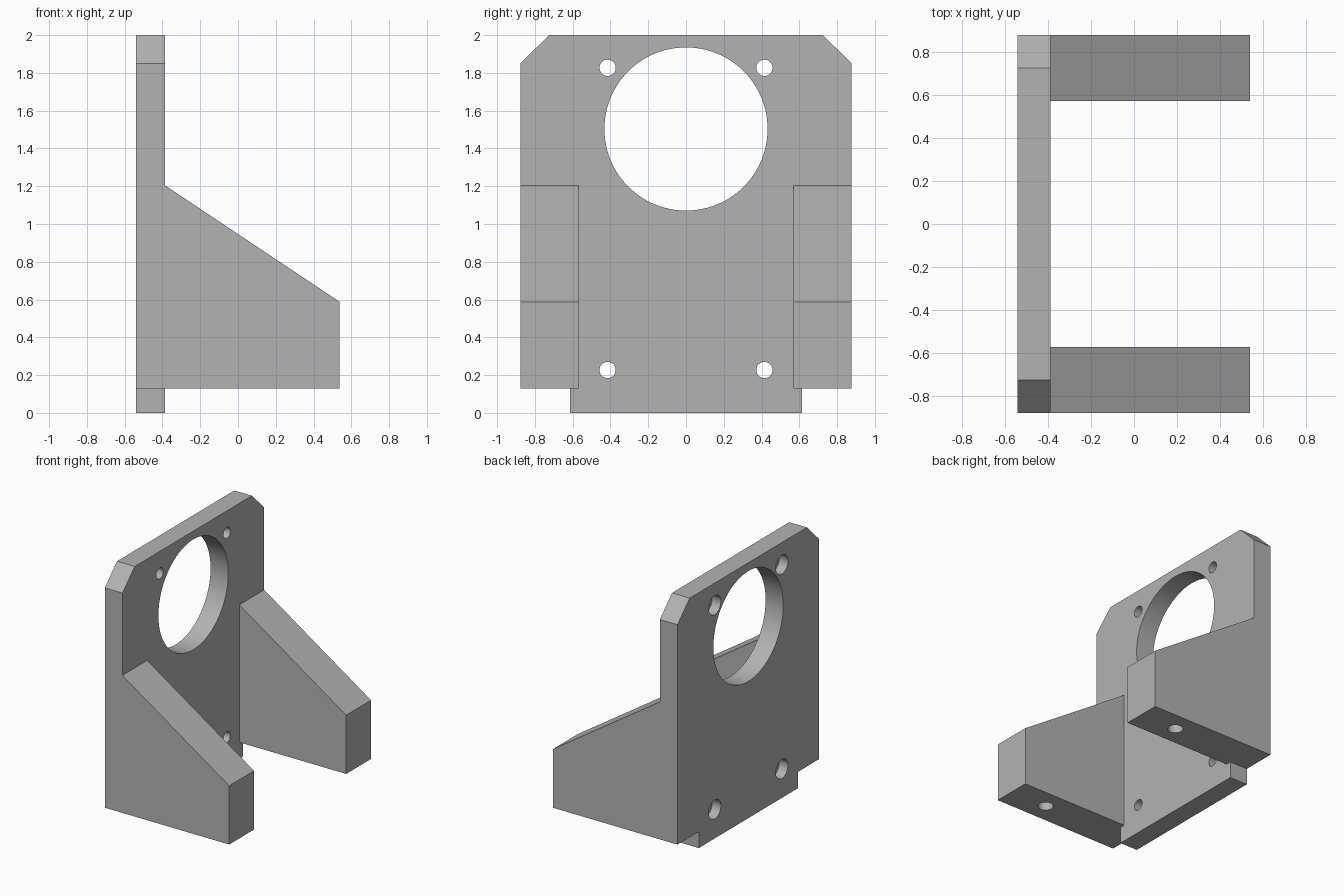
import bpy, bmesh, math
from mathutils import Matrix, Vector

if "Cube" in bpy.data.objects:
    bpy.data.objects.remove(bpy.data.objects["Cube"])

X0, X1, X2 = -0.54, -0.387, 0.538      # plate back, plate front, arm tip
HALF_W, ARM_IN, BASE = 0.877, 0.57, 0.128

grey = bpy.data.materials.new("machined grey")
grey.diffuse_color = (0.45, 0.45, 0.45, 1)
grey.use_nodes = True
grey.node_tree.nodes["Principled BSDF"].inputs["Base Color"].default_value = grey.diffuse_color


def finish(name, bm):
    bmesh.ops.recalc_face_normals(bm, faces=bm.faces)
    me = bpy.data.meshes.new(name)
    bm.to_mesh(me)
    bm.free()
    me.materials.append(grey)
    ob = bpy.data.objects.new(name, me)
    bpy.context.collection.objects.link(ob)
    return ob


def prism(name, outline, move):
    """Closed outline extruded along a vector."""
    bm = bmesh.new()
    face = bm.faces.new([bm.verts.new(p) for p in outline])
    ext = bmesh.ops.extrude_face_region(bm, geom=[face])
    verts = [v for v in ext["geom"] if isinstance(v, bmesh.types.BMVert)]
    bmesh.ops.translate(bm, verts=verts, vec=Vector(move))
    # extruding keeps the first face as the near cap
    return finish(name, bm)


def drill(name, centre, radius, length, axis, sides):
    bm = bmesh.new()
    rot = Matrix.Rotation(math.pi / 2, 4, 'Y') if axis == 'x' else Matrix()
    bmesh.ops.create_cone(bm, cap_ends=True, segments=sides, radius1=radius,
                          radius2=radius, depth=length,
                          matrix=Matrix.Translation(centre) @ rot)
    return finish(name, bm)


def combine(target, tool, operation):
    mod = target.modifiers.new(tool.name, 'BOOLEAN')
    mod.operation, mod.solver, mod.object = operation, 'EXACT', tool
    bpy.context.view_layer.objects.active = target
    bpy.ops.object.modifier_apply(modifier=mod.name)
    bpy.data.objects.remove(tool)


# Upright plate with chamfered top corners and a narrower foot tab
half = [(0.613, 0), (0.613, BASE), (HALF_W, BASE), (HALF_W, 1.85), (0.725, 2.0)]
outline = half + [(-y, z) for y, z in reversed(half)]
bracket = prism("motor_bracket", [(X0, y, z) for y, z in outline], (X1 - X0, 0, 0))

# Two sloped side arms
side = [(X1 - 0.05, BASE), (X2, BASE), (X2, 0.588), (X1, 1.205), (X1 - 0.05, 1.205)]
for s in (-1, 1):
    arm = prism("side_arm", [(x, s * ARM_IN, z) for x, z in side],
                (0, s * (HALF_W - ARM_IN), 0))
    combine(bracket, arm, 'UNION')

# Large round opening
xm = (X0 + X1) / 2
combine(bracket, drill("bore", (xm, 0, 1.503), 0.432, 0.4, 'x', 96), 'DIFFERENCE')

# Four bolt holes, counterbored from the back
for y in (-0.415, 0.415):
    for z in (0.227, 1.827):
        combine(bracket, drill("bolt", (xm, y, z), 0.043, 0.4, 'x', 32), 'DIFFERENCE')
        combine(bracket, drill("counterbore", (X0, y, z), 0.075, 0.15, 'x', 32), 'DIFFERENCE')

# Blind mounting holes under the arms
for s in (-1, 1):
    combine(bracket, drill("mount", (0.22, s * 0.723, BASE), 0.055, 0.6, 'z', 32), 'DIFFERENCE')

# Smooth hole walls, crisp edges elsewhere
bpy.ops.object.select_all(action='DESELECT')
bracket.select_set(True)
bpy.context.view_layer.objects.active = bracket
bpy.ops.object.shade_smooth_by_angle(angle=math.radians(30))
